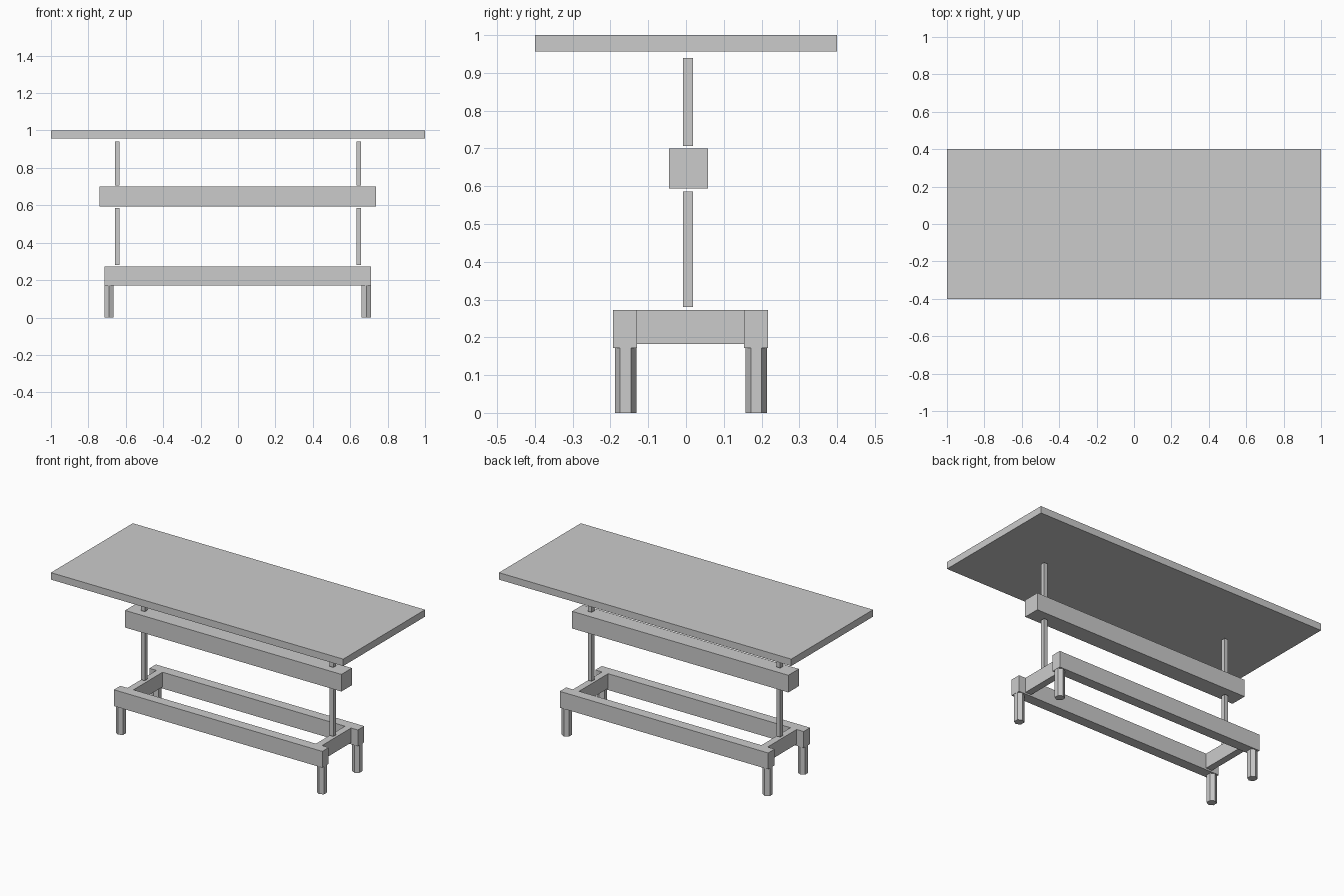
import bpy, bmesh
from math import pi
from mathutils import Matrix

if "Cube" in bpy.data.objects:
    bpy.data.objects.remove(bpy.data.objects["Cube"])


def make(name, bm):
    mesh = bpy.data.meshes.new(name)
    bm.to_mesh(mesh)
    bm.free()
    obj = bpy.data.objects.new(name, mesh)
    bpy.context.collection.objects.link(obj)
    return obj


def box(name, x, y, z):
    """Box from (min, max) ranges on each axis."""
    bm = bmesh.new()
    centre = [(a + b) / 2 for a, b in (x, y, z)]
    size = [b - a for a, b in (x, y, z)]
    bmesh.ops.create_cube(
        bm, size=1, matrix=Matrix.Translation(centre) @ Matrix.Diagonal((*size, 1)))
    return make(name, bm)


def hex_leg(name, x, y, height, radius):
    """Six-sided leg with corners pointing along y."""
    bm = bmesh.new()
    bmesh.ops.create_cone(
        bm, cap_ends=True, segments=6, radius1=radius, radius2=radius, depth=height,
        matrix=Matrix.Translation((x, y, height / 2)))
    # Turn so that a corner lies on the y axis
    if max(v.co.x - x for v in bm.verts) > radius * 0.95:
        bmesh.ops.rotate(bm, verts=bm.verts, cent=(x, y, 0),
                         matrix=Matrix.Rotation(pi / 2, 3, 'Z'))
    return make(name, bm)


# Table top and the beam floating below it
box("table_top", (-1, 1), (-0.4, 0.4), (0.957, 1.0))
box("middle_beam", (-0.741, 0.739), (-0.045, 0.058), (0.594, 0.70))

# Long base rails with their legs
for depth, y0, y1, leg_y in (("front", -0.193, -0.13, -0.16), ("back", 0.154, 0.217, 0.186)):
    box(f"{depth}_rail", (-0.714, 0.712), (y0, y1), (0.172, 0.273))
    for side, x in (("left", -0.689), ("right", 0.686)):
        hex_leg(f"{depth}_{side}_leg", x, leg_y, 0.172, 0.0285)

# Cross rails and thin posts at both ends
for side, s in (("left", -1), ("right", 1)):
    c = s * 0.645
    box(f"{side}_cross_rail", (c - 0.021, c + 0.021), (-0.13, 0.154), (0.182, 0.273))
    box(f"{side}_lower_post", (c - 0.0125, c + 0.0125), (-0.008, 0.0185), (0.28, 0.586))
    box(f"{side}_upper_post", (c - 0.0125, c + 0.0125), (-0.008, 0.0185), (0.707, 0.94))
